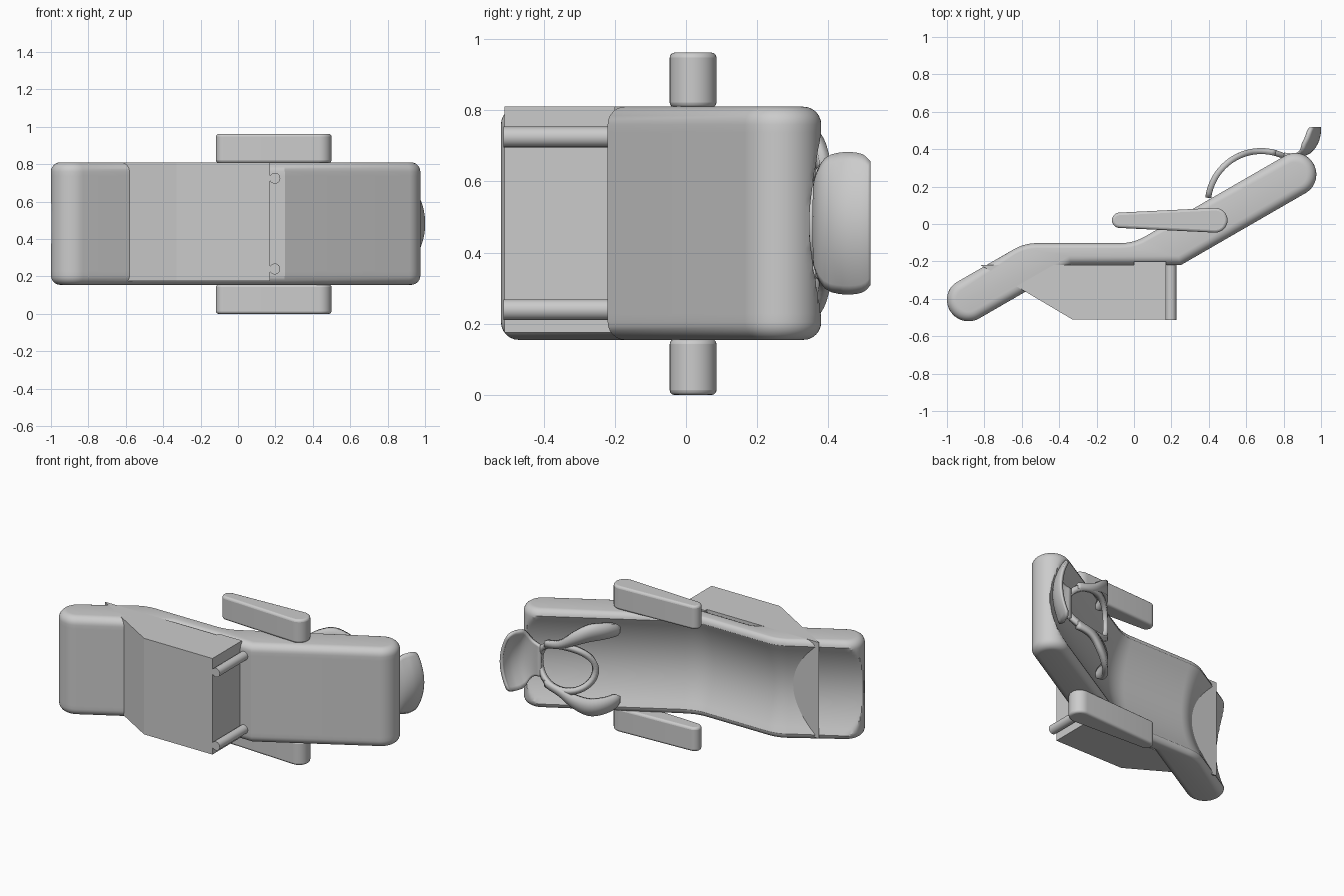
import bpy, bmesh
from math import sin, cos, pi, radians, sqrt, asin
from mathutils import Vector

if "Cube" in bpy.data.objects:
    bpy.data.objects.remove(bpy.data.objects["Cube"])

MID = 0.4825  # middle of the width, which runs along z
grey = bpy.data.materials.new("plain_grey")
grey.use_nodes = True
grey.diffuse_color = (0.6, 0.6, 0.6, 1)
grey.node_tree.nodes["Principled BSDF"].inputs["Base Color"].default_value = (0.6, 0.6, 0.6, 1)


def make(name, verts, faces, angle=25, solid=0, bevel=0):
    """Mesh object with outward normals, optional thickness and rounded rims."""
    mesh = bpy.data.meshes.new(name)
    mesh.from_pydata(verts, [], faces)
    bm = bmesh.new()
    bm.from_mesh(mesh)
    bmesh.ops.recalc_face_normals(bm, faces=bm.faces)
    bm.to_mesh(mesh)
    bm.free()
    mesh.materials.append(grey)
    ob = bpy.data.objects.new(name, mesh)
    bpy.context.collection.objects.link(ob)
    if solid:
        mod = ob.modifiers.new("thickness", "SOLIDIFY")
        mod.thickness, mod.offset = solid, 0
    if bevel:
        mod = ob.modifiers.new("round", "BEVEL")
        mod.width, mod.segments, mod.angle_limit = bevel, 3, radians(40)
    bpy.ops.object.select_all(action="DESELECT")
    ob.select_set(True)
    bpy.context.view_layer.objects.active = ob
    bpy.ops.object.shade_smooth_by_angle(angle=radians(angle))
    return ob


def grid_faces(rows, cols, wrap=False):
    return [(i * cols + j, i * cols + (j + 1) % cols,
             (i + 1) * cols + (j + 1) % cols, (i + 1) * cols + j)
            for i in range(rows - 1) for j in range(cols if wrap else cols - 1)]


def prism(name, outline, z0, z1, bevel=0):
    n = len(outline)
    verts = [(x, y, z) for z in (z0, z1) for x, y in outline]
    faces = grid_faces(2, n, True) + [tuple(range(n)), tuple(range(n, 2 * n))]
    return make(name, verts, faces, bevel=bevel)


# Reclined body: outline points with outward normal and kind
R = 0.115
SLOPE = Vector((-0.5, 0.866))
UP = Vector((0, 1))
LEG, HEAD = Vector((-0.885, -0.405)), Vector((0.86, 0.265))
outline = []


def arc(centre, start, kind):
    for i in range(25):
        a = radians(start - 180 * i / 24)
        nrm = Vector((cos(a), sin(a)))
        outline.append((centre + nrm * R, nrm, kind))


def bend(corner, before, after, n0, n1):
    a, b = corner + before, corner + after
    for i in range(9):
        t = i / 8
        p = a * (1 - t) ** 2 + corner * 2 * t * (1 - t) + b * t * t
        outline.append((p, n0.lerp(n1, t).normalized(), "top"))


ALONG = Vector((0.866, 0.5))
arc(LEG, 300, "leg")
bend(Vector((-0.586, -0.1)), ALONG * -0.07, Vector((0.07, 0)), SLOPE, UP)
bend(Vector((-0.003, -0.1)), Vector((-0.07, 0)), ALONG * 0.07, UP, SLOPE)
arc(HEAD, 120, "head")
mitre = (SLOPE + UP).normalized() * -1
outline.append((Vector((0.25, -0.22)), mitre, "base"))
outline.append((Vector((-0.334, -0.22)), mitre, "base"))

# Sweep the outline across the width, rounding the sides and hollowing the top
HALF, ROUND, DEPTH = 0.3275, 0.05, 0.082
edge = [HALF - ROUND * (1 - cos(i * pi / 12)) for i in range(7)]
inner = [(HALF - ROUND) * (1 - i / 12) for i in range(1, 13)]
levels = edge + inner
levels = levels + [-w for w in reversed(levels[:-1])]
verts = []
for w in levels:
    t = max(0, abs(w) - (HALF - ROUND))
    inset = ROUND - sqrt(max(0, ROUND ** 2 - t ** 2))
    scoop = DEPTH * max(0, 1 - (w / (HALF - 0.035)) ** 2)
    for p, nrm, kind in outline:
        q = p - nrm * inset * (0.6 if kind == "top" else 1)
        if kind == "top":
            q = q - nrm * scoop
        elif kind != "base":
            c = LEG if kind == "leg" else HEAD
            over = (q - c).dot(SLOPE) - (R - inset * 0.6 - scoop)
            q = q - SLOPE * max(0, over)
        verts.append((q.x, q.y, MID + w))
n = len(outline)
faces = grid_faces(len(levels), n, True)
faces += [tuple(range(n)), tuple(range((len(levels) - 1) * n, len(levels) * n))]
make("reclined_body", verts, faces)

# Support box below the seat, reaching up into the leg rest
prism("support_box", [(-0.82, -0.22), (-0.33, -0.51), (0.17, -0.51), (0.17, -0.2), (0, -0.2), (0, -0.22)],
      0.175, 0.81)

# Two rods behind the box
for side, z in (("lower", 0.24), ("upper", 0.725)):
    bpy.ops.mesh.primitive_cylinder_add(vertices=24, radius=0.029, depth=0.3,
                                        location=(0.197, -0.363, z), rotation=(pi / 2, 0, 0))
    rod = bpy.context.object
    rod.name = side + "_rod"
    rod.data.materials.append(grey)
    bpy.ops.object.shade_smooth_by_angle(angle=radians(30))

# Tapered armrests on both sides
small, big = 0.041, 0.066
c0, c1 = Vector((-0.077, 0.02)), Vector((0.434, 0.02))
tilt = asin((big - small) / (c1 - c0).length)
pad = []
for c, r, a0, a1 in ((c1, big, -pi / 2 - tilt, pi / 2 + tilt), (c0, small, pi / 2 + tilt, 3 * pi / 2 - tilt)):
    for i in range(17):
        a = a0 + (a1 - a0) * i / 16
        pad.append((c.x + r * cos(a), c.y + r * sin(a)))
prism("lower_armrest", pad, 0.0, 0.157, 0.014)
prism("upper_armrest", pad, 0.808, 0.962, 0.014)


# Head support: pieces lie on an arched sheet given by angle and width
def sheet(deg, w):
    a = radians(deg)
    return (0.68 + 0.285 * cos(a), 0.105 + 0.285 * sin(a), MID + w)


STEPS = 48
verts = [sheet(100 + da * cos(2 * pi * i / STEPS), dw * sin(2 * pi * i / STEPS))
         for da, dw in ((44, 0.165), (37, 0.13)) for i in range(STEPS)]
make("head_ring", verts, grid_faces(2, STEPS, True), solid=0.03)


def spline(pts, count):
    """Smooth samples through a few control points."""
    pts = [Vector(p) for p in pts]
    pts = [2 * pts[0] - pts[1]] + pts + [2 * pts[-1] - pts[-2]]
    spans, out = len(pts) - 3, []
    for i in range(count):
        f = i / (count - 1) * spans
        k = min(int(f), spans - 1)
        t = f - k
        a, b, c, d = pts[k:k + 4]
        out.append((2 * b + (c - a) * t + (2 * a - 5 * b + 4 * c - d) * t * t
                    + (3 * b - a - 3 * c + d) * t ** 3) / 2)
    return out


# Curved arms: angle, offset from the middle, half width
path = spline([(74, 0.13, 0.02), (95, 0.155, 0.025), (113, 0.205, 0.042), (133, 0.245, 0.052),
               (155, 0.245, 0.047), (168, 0.235, 0.038), (173, 0.23, 0.02)], 30)
for side, s in (("lower", -1), ("upper", 1)):
    verts = [sheet(p[0], s * (p[1] + k * p[2])) for p in path for k in (-1, 0, 1)]
    make(side + "_head_arm", verts, grid_faces(len(path), 3), solid=0.032)

# Cupped head rest: middle profile (x, y, half width), sides curl towards the sitter
cup = spline([(0.8, 0.372, 0.1), (0.87, 0.365, 0.12), (0.935, 0.385, 0.18),
              (0.975, 0.435, 0.195), (0.99, 0.49, 0.19), (0.99, 0.517, 0.17)], 16)
verts = []
for k, p in enumerate(cup):
    for j in range(-8, 9):
        w = p[2] * j / 8
        curl = min(1, k / 8) * (w / 0.195) ** 2
        verts.append((p[0] - 0.06 * curl, p[1] + 0.03 * curl * (1 - k / 15), MID + w))
make("head_cup", verts, grid_faces(len(cup), 17), solid=0.02)
